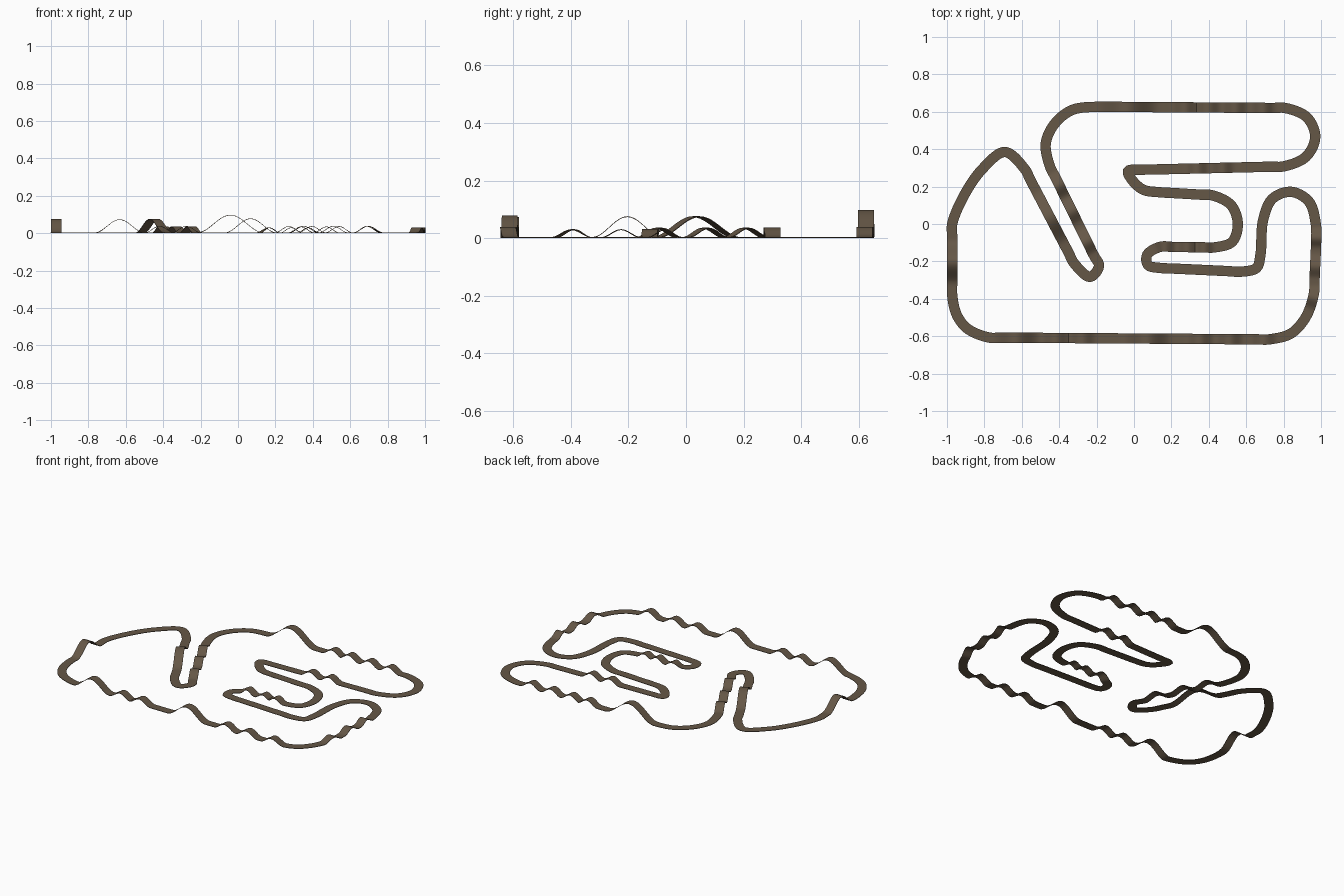
import bpy, bmesh, math
from mathutils import Vector

if "Cube" in bpy.data.objects:
    bpy.data.objects.remove(bpy.data.objects["Cube"])

# Centreline of the circuit
PATH = [(-.972, -.38), (-.972, 0), (-.91, .15), (-.81, .295), (-.69, .385), (-.585, .295),
        (-.32, -.21), (-.235, -.283), (-.187, -.225), (-.45, .31), (-.472, .43), (-.425, .535),
        (-.33, .61), (-.19, .627), (.81, .62), (.925, .57), (.969, .465), (.92, .36), (.80, .308),
        (.04, .29), (-.033, .283), (-.01, .235), (.05, .183), (.135, .17), (.42, .153),
        (.52, .10), (.555, 0), (.525, -.095), (.43, -.125), (.14, -.122), (.07, -.165), (.075, -.22),
        (.14, -.235), (.57, -.255), (.655, -.235), (.676, -.165), (.69, .02), (.74, .135),
        (.84, .172), (.935, .12), (.972, 0), (.973, -.12), (.962, -.37), (.92, -.495), (.84, -.585),
        (.72, -.617), (-.775, -.607), (-.89, -.56), (-.948, -.485)]
WIDTH = .055
THICK = .003

# Jumps and whoops: x, y, half length along the track, height
JUMPS = [(-.972, -.21, .125, .073), (-.44, .035, .165, .073),
         (-.25, -.09, .08, .033), (-.325, .07, .08, .033), (-.395, .21, .08, .033),
         (-.045, .625, .18, .095), (.075, -.612, .14, .076), (-.635, -.608, .135, .071)]
JUMPS += [(x, .622, .075, .035) for x in (.27, .40, .54, .69)]
JUMPS += [(x, .30, .07, .033) for x in (.33, .47)]
JUMPS += [(x, -.123, .06, .028) for x in (.17, .28, .38)]
JUMPS += [(x, -.612, .08, .036) for x in (-.42, -.27, .35, .51, .69)]
JUMPS += [(.962, -.40, .07, .028), (.97, -.22, .07, .028), (.973, -.07, .06, .028)]


def pin_straights(pts):
    """Add points near the ends of long straights so the spline stays straight."""
    out = []
    for i, p in enumerate(pts):
        a, b = Vector(p), Vector(pts[(i + 1) % len(pts)])
        out.append(a)
        d = b - a
        if d.length > .25:
            out += [a + d.normalized() * .07, b - d.normalized() * .07]
    return out


def spline(pts):
    """Closed centripetal Catmull-Rom spline, finely sampled."""
    out, n = [], len(pts)
    for i in range(n):
        p = [pts[(i + k) % n] for k in (-1, 0, 1, 2)]
        t = [0]
        for k in range(3):
            t.append(t[-1] + (p[k + 1] - p[k]).length ** .5)
        steps = max(3, int((p[2] - p[1]).length / .012))
        for s in range(steps):
            u = t[1] + (t[2] - t[1]) * s / steps
            a = [p[k].lerp(p[k + 1], (u - t[k]) / (t[k + 1] - t[k])) for k in range(3)]
            b = [a[k].lerp(a[k + 1], (u - t[k]) / (t[k + 2] - t[k])) for k in range(2)]
            out.append(b[0].lerp(b[1], (u - t[1]) / (t[2] - t[1])))
    return out


line = spline(pin_straights(PATH))
n = len(line)
arc = [0]
for i in range(n):
    arc.append(arc[-1] + (line[(i + 1) % n] - line[i]).length)
total = arc[-1]

# Height along the lap
height = [0.0] * n
for x, y, half, h in JUMPS:
    c = min(range(n), key=lambda i: (line[i] - Vector((x, y))).length)
    for i in range(n):
        d = abs(arc[i] - arc[c])
        d = min(d, total - d)
        if d < half:
            height[i] = max(height[i], h * (.5 + .5 * math.cos(math.pi * d / half)))

# Thin dirt ribbon: rectangular section swept round the lap
bm = bmesh.new()
rows = []
for i, p in enumerate(line):
    t = (line[(i + 1) % n] - line[i - 1]).normalized()
    side = Vector((-t.y, t.x)) * WIDTH / 2
    rows.append([bm.verts.new((*(p + side * s), height[i] + z))
                 for s, z in ((1, THICK), (-1, THICK), (-1, 0), (1, 0))])
for i in range(n):
    a, b = rows[i], rows[(i + 1) % n]
    for k in range(4):
        m = (k + 1) % 4
        bm.faces.new((a[k], a[m], b[m], b[k]))
bmesh.ops.recalc_face_normals(bm, faces=bm.faces)
mesh = bpy.data.meshes.new("dirt_track")
bm.to_mesh(mesh)
bm.free()

dirt = bpy.data.materials.new("brown dirt")
dirt.diffuse_color = (.13, .095, .062, 1)
dirt.use_nodes = True
dirt.node_tree.nodes["Principled BSDF"].inputs["Base Color"].default_value = dirt.diffuse_color
mesh.materials.append(dirt)
track = bpy.data.objects.new("dirt_track", mesh)
bpy.context.collection.objects.link(track)
bpy.context.view_layer.objects.active = track
track.select_set(True)
bpy.ops.object.shade_smooth_by_angle(angle=math.radians(40))
